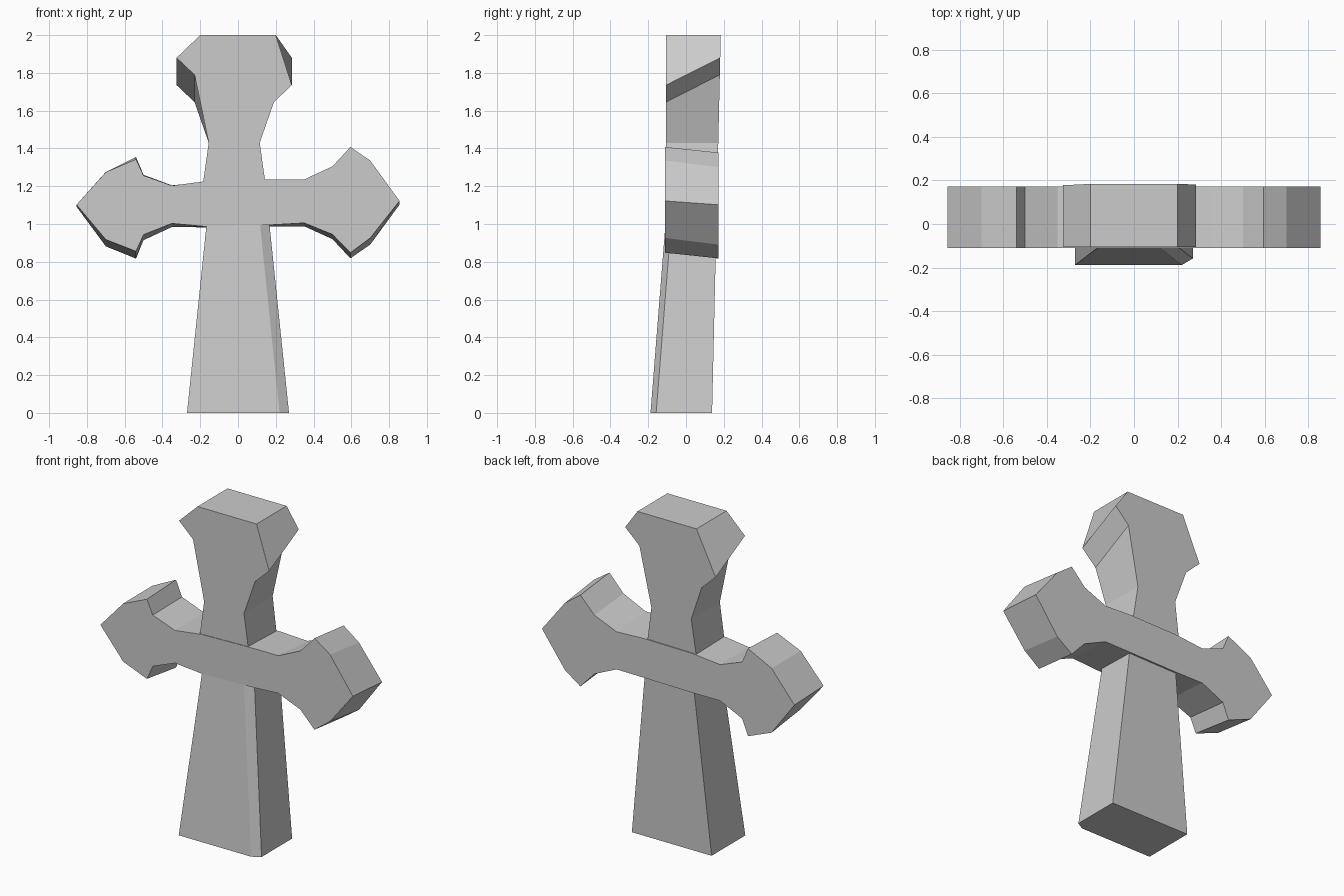
import bpy
import bmesh

cube = bpy.data.objects.get("Cube")
if cube:
    bpy.data.objects.remove(cube, do_unlink=True)

stone = bpy.data.materials.new("grey stone")
stone.use_nodes = True
grey = (0.6, 0.6, 0.6, 1)
stone.diffuse_color = grey
stone.node_tree.nodes["Principled BSDF"].inputs["Base Color"].default_value = grey


def loft(name, start, end):
    """Solid between two closed outlines with matching points."""
    bm = bmesh.new()
    first = [bm.verts.new(point) for point in start]
    last = [bm.verts.new(point) for point in end]
    bm.faces.new(first)
    bm.faces.new(reversed(last))
    for i in range(len(first)):
        # Index i - 1 wraps around to close the loop of side walls
        bm.faces.new((first[i - 1], last[i - 1], last[i], first[i]))
    bmesh.ops.recalc_face_normals(bm, faces=bm.faces)
    mesh = bpy.data.meshes.new(name)
    bm.to_mesh(mesh)
    bm.free()
    mesh.materials.append(stone)
    obj = bpy.data.objects.new(name, mesh)
    bpy.context.collection.objects.link(obj)


def back_y(z):
    """The back of the upright leans slightly backward as it rises."""
    return 0.138 + 0.023 * z


front = -0.11
crossing = 1.11


# Lower shaft: tapered, foot pushed forward, one chamfered front edge
def shaft_ring(z, half, front_y):
    back = back_y(z)
    chamfer = 0.05
    corners = [(-half, front_y), (half - chamfer, front_y),
               (half, front_y + chamfer * 0.6), (half, back), (-half, back)]
    return [(x, y, z) for x, y in corners]


loft("lower_shaft",
     shaft_ring(0, half=0.27, front_y=-0.188),
     shaft_ring(crossing, half=0.155, front_y=-0.1))


# Upper shaft: narrow neck and flared head, jaws at different heights
high_jaw, low_jaw = 1.88, 1.735


def head_side(side, jaw):
    undercut = jaw - 0.09
    shift = -0.02
    outline = [(0.18, crossing), (0.135, 1.43), (0.21, undercut), (0.305, jaw)]
    return [(side * half + shift, z) for half, z in outline] + [(side * 0.2, 2)]


def head_outline(right_jaw, left_jaw):
    return head_side(1, right_jaw) + head_side(-1, left_jaw)[::-1]


loft("upper_shaft",
     [(x, front + 0.004, z) for x, z in head_outline(low_jaw, high_jaw)],
     [(x, back_y(z), z) for x, z in head_outline(high_jaw, low_jaw)])


# Crossbar: flared, pointed arms, each slightly tilted
def arm_outline(side, shoulder, flare, lean):
    waist = (0.17, 0.12)
    flared = [(0.35, 0.115), (0.5, 0.18), (shoulder, 0.28), (0.7, 0.205)]
    widths = [waist] + [(reach, half * flare) for reach, half in flared]
    top = [(side * reach, crossing + lean * reach + half) for reach, half in widths]
    bottom = [(side * reach, crossing + lean * reach - half) for reach, half in widths]
    tip = (side * 0.855, crossing + lean * 0.4)
    return top + [tip] + bottom[::-1]


def bar_outline(right_lean, left_lean, left_flare):
    right = arm_outline(1, shoulder=0.595, flare=1, lean=right_lean)
    left = arm_outline(-1, shoulder=0.54, flare=left_flare, lean=left_lean)
    return right + left[::-1]


loft("crossbar",
     [(x, front, z) for x, z in bar_outline(0.03, -0.02, left_flare=0.87)],
     [(x, 0.172, z) for x, z in bar_outline(-0.02, -0.045, left_flare=0.96)])
